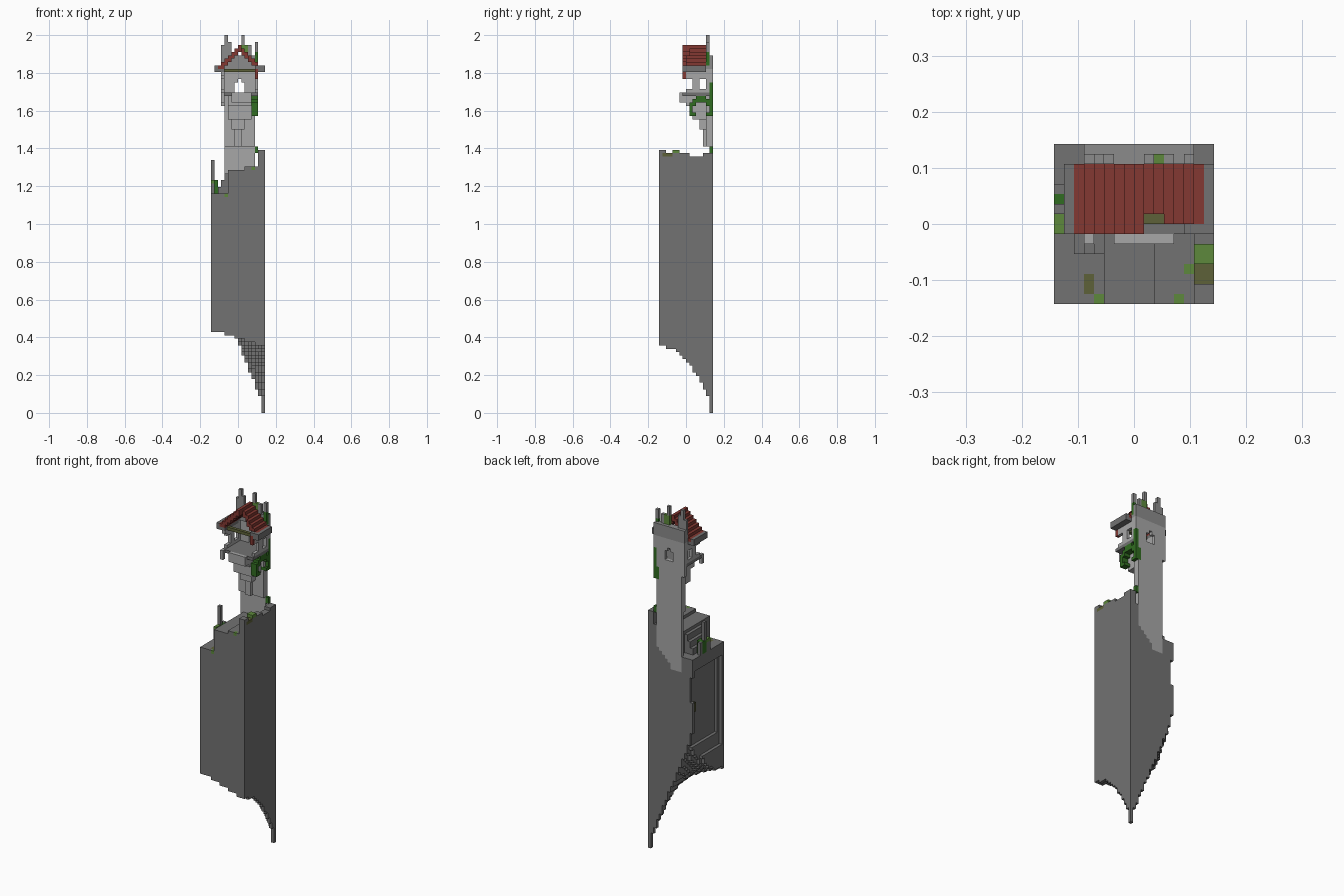
import bpy, bmesh
from mathutils import Vector

cube = bpy.data.objects.get("Cube")
if cube:
    bpy.data.objects.remove(cube, do_unlink=True)

UNIT = 1 / 56          # size of one block
SIZE = 16              # blocks across the plot
cells = {}             # block position -> part name


def material(name, rgb):
    m = bpy.data.materials.new(name)
    m.use_nodes = True
    m.diffuse_color = (*rgb, 1)
    m.node_tree.nodes["Principled BSDF"].inputs["Base Color"].default_value = (*rgb, 1)
    return m


rock = material("dark rock", (.17, .17, .17))
pale = material("pale stone", (.39, .39, .39))
stone = material("weathered stone", (.26, .26, .26))
red = material("roof red", (.23, .04, .032))
leaf = material("dark leaf green", (.03, .15, .015))
moss = material("grass green", (.11, .25, .045))
olive = material("dry olive", (.11, .12, .04))


def fill(part, i, j, k, rule=lambda i, j, k: True):
    """Fill an inclusive block range, keeping blocks that pass the rule."""
    for x in range(i[0], i[1] + 1):
        for y in range(j[0], j[1] + 1):
            for z in range(k[0], k[1] + 1):
                if rule(x, y, z):
                    cells[x, y, z] = part


def carve(i, j, k):
    for c in [c for c in cells if all(r[0] <= v <= r[1] for v, r in zip(c, (i, j, k)))]:
        del cells[c]


# Cliff: curved underside and stepped top
def underside(i, j):
    a, b = (i + .5) / SIZE, ((j + .5) / SIZE) ** 2.2
    front, back = .44 - .09 * a, .74 * (1 - a)
    return 0 if i == j == 15 else round((front + (back - front) * b) / UNIT)


def top(i, j):
    if i >= 14:
        return 76 if 9 <= j <= 12 else 77
    if i >= 10:
        return 73
    if i >= 5:
        return 72
    if i >= 2 and 5 <= j <= 12:
        return 65 + (i - 1) * 2      # stair up to the tower
    return 65


fill("cliff", (0, 15), (0, 15), (0, 77),
     lambda i, j, k: underside(i, j) <= k < top(i, j))

# Hollow in the side of the cliff, with a stepped floor and a ragged rear edge
carve((0, 0), (1, 14), (32, 60))
carve((1, 1), (2, 14), (36, 60))
for k in ((35, 40), (51, 58)):
    carve((0, 0), (15, 15), k)
fill("olive_growth", (1, 1), (13, 14), (47, 49))

# Broken wall with a post beside the stair
fill("ruined_wall", (0, 0), (7, 11), (65, 68))
fill("ruined_wall", (0, 0), (9, 9), (69, 74))
fill("ivy", (0, 0), (9, 10), (65, 68))
fill("ivy", (1, 1), (9, 10), (65, 68))
fill("grass", (0, 0), (7, 8), (68, 68))

# Grass on the cliff top
fill("grass", (14, 15), (4, 5), (77, 77))
for i, j in ((13, 3), (4, 0), (12, 0)):
    fill("grass", (i, i), (j, j), (top(i, j) - 1, top(i, j) - 1))
fill("olive_growth", (14, 15), (1, 3), (76, 76))
fill("olive_growth", (3, 3), (1, 2), (64, 64))
fill("cliff", (14, 15), (0, 1), (77, 77))

# Tower shaft, rounded where it meets the rear of the cliff
fill("tower_shaft", (4, 12), (15, 15), (60, 94),
     lambda i, j, k: k >= 60 + max(0, i - 7) * 1.2)
fill("tower_shaft", (4, 12), (14, 15), (79, 94))

# Corbels spreading out under the room
fill("corbels", (7, 8), (13, 13), (79, 83))
fill("corbels", (6, 9), (12, 13), (84, 86))
fill("corbels", (5, 11), (10, 13), (87, 90))
fill("corbels", (5, 11), (8, 13), (91, 94))
fill("corbels", (6, 11), (6, 7), (92, 94))

# Room: floor, side walls, rear wall, windows
fill("room_floor", (3, 13), (7, 15), (94, 94))
fill("room_walls", (3, 13), (15, 15), (91, 101))
for i in (3, 13):
    fill("room_walls", (i, i), (7, 15), (95, 101))
    carve((i, i), (8, 9), (96, 98))
    carve((i, i), (12, 13), (96, 98))
    carve((i, i), (7, 7), (95, 99))
fill("room_walls", (3, 3), (6, 6), (92, 94))
carve((7, 9), (15, 15), (95, 97))
carve((8, 8), (15, 15), (98, 98))

# Eaves
for i in ((1, 3), (13, 15)):
    fill("eaves", i, (7, 13), (101, 102))
fill("roof_beam", (4, 12), (8, 8), (101, 101))


# Gable roof with a broken front edge
def gable(i, j, k):
    start = 7 if i <= 8 else 9 if i <= 10 else 8
    ridge = 108 - abs(i - 8)
    return j >= start and ridge - 1 <= k <= ridge and k >= 102


fill("gable_roof", (2, 14), (7, 13), (101, 108), gable)
fill("gable_roof", (13, 13), (7, 7), (99, 101))

# Ruined parapet behind the roof
fill("parapet", (3, 13), (14, 15), (102, 105))
for i, height in ((3, 108), (4, 111), (5, 109), (9, 111), (10, 108), (11, 108), (13, 109)):
    fill("parapet", (i, i), (14, 14), (106, height))
fill("grass", (9, 10), (14, 14), (106, 108))
fill("ivy", (13, 13), (14, 14), (103, 106))

# Ivy arching along the tower side
fill("ivy", (12, 13), (9, 15), (88, 93),
     lambda i, j, k: 2.2 <= (((j - 12) ** 2 + (k - 89.5) ** 2) ** .5) <= 3.9)
fill("ivy", (13, 13), (15, 15), (88, 97))
fill("ivy", (13, 13), (15, 15), (77, 78))

colours = {
    "cliff": rock, "ruined_wall": rock, "room_floor": rock, "eaves": rock,
    "tower_shaft": pale, "room_walls": pale, "corbels": pale, "parapet": stone,
    "gable_roof": red, "ivy": leaf, "grass": moss,
    "olive_growth": olive, "roof_beam": olive,
}


# Turn each part's exposed block sides into a mesh
def build(part, mat):
    bm = bmesh.new()
    for c in [c for c in cells if cells[c] == part]:
        for axis in range(3):
            for sign in (-1, 1):
                step = [0, 0, 0]
                step[axis] = sign
                if tuple(a + b for a, b in zip(c, step)) in cells:
                    continue
                n = Vector(step)
                u, v = Vector((0, 0, 0)), Vector((0, 0, 0))
                u[(axis + 1) % 3] = .5
                v[(axis + 2) % 3] = .5 * sign
                mid = Vector(c) + Vector((.5 - SIZE / 2, .5 - SIZE / 2, .5)) + n * .5
                bm.faces.new([bm.verts.new((mid + p) * UNIT)
                              for p in (-u - v, u - v, u + v, v - u)])
    bmesh.ops.remove_doubles(bm, verts=bm.verts, dist=UNIT / 20)
    mesh = bpy.data.meshes.new(part)
    bm.to_mesh(mesh)
    bm.free()
    mesh.materials.append(mat)
    bpy.context.scene.collection.objects.link(bpy.data.objects.new(part, mesh))


for part, mat in colours.items():
    build(part, mat)
